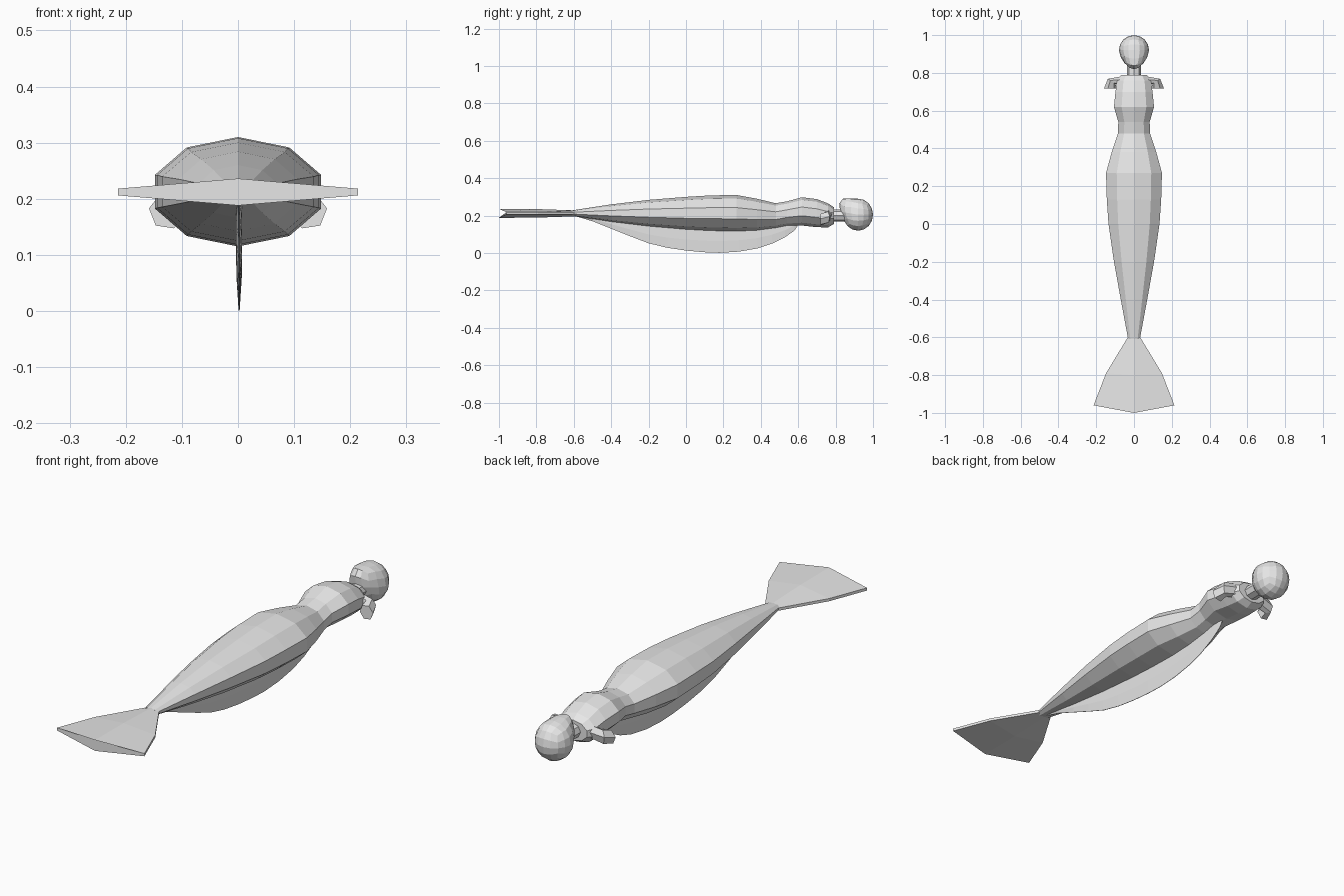
import bpy, bmesh, math
from mathutils import Vector

cube = bpy.data.objects.get("Cube")
if cube:
    bpy.data.objects.remove(cube)

grey = bpy.data.materials.new("pale_grey")
grey.use_nodes = True
grey.diffuse_color = (0.8, 0.8, 0.8, 1)
grey.node_tree.nodes["Principled BSDF"].inputs["Base Color"].default_value = (0.8, 0.8, 0.8, 1)


def finish(name, bm):
    bmesh.ops.recalc_face_normals(bm, faces=bm.faces[:])
    mesh = bpy.data.meshes.new(name)
    bm.to_mesh(mesh)
    bm.free()
    mesh.materials.append(grey)
    obj = bpy.data.objects.new(name, mesh)
    bpy.context.collection.objects.link(obj)
    return obj


def loft(name, rings):
    """Skin a row of equal-sized rings and cap both ends."""
    bm = bmesh.new()
    rows = [[bm.verts.new(p) for p in ring] for ring in rings]
    n = len(rows[0])
    for a, b in zip(rows, rows[1:]):
        for i in range(n):
            j = (i + 1) % n
            bm.faces.new((a[i], a[j], b[j], b[i]))
    bm.faces.new(rows[0])
    bm.faces.new(rows[-1])
    return finish(name, bm)


def oval(y, half_width, bottom, top, sides=10):
    """Ring across the body with a vertex at top and bottom."""
    mid, rz = (top + bottom) / 2, (top - bottom) / 2
    rx = half_width / math.cos(math.pi / 10) if sides == 10 else half_width
    turns = [math.pi / 2 + math.tau * i / sides for i in range(sides)]
    return [(rx * math.cos(t), y, mid + rz * math.sin(t)) for t in turns]


# Torso and tapering tail: y, half width, bottom, top
body = [(-0.61, 0.031, 0.198, 0.228), (-0.4, 0.07, 0.166, 0.26),
        (-0.2, 0.106, 0.142, 0.284), (0.0, 0.135, 0.125, 0.30),
        (0.13, 0.144, 0.118, 0.308), (0.27, 0.148, 0.115, 0.31),
        (0.38, 0.118, 0.12, 0.29), (0.48, 0.085, 0.133, 0.266),
        (0.54, 0.083, 0.145, 0.276), (0.62, 0.106, 0.147, 0.298),
        (0.70, 0.098, 0.138, 0.288), (0.76, 0.09, 0.137, 0.265),
        (0.79, 0.068, 0.155, 0.245)]
loft("body", [oval(*s) for s in body])

# Neck
loft("neck", [oval(y, 0.037, 0.168, 0.232, 8) for y in (0.77, 0.87)])

# Tail fluke: flat diamond section, its trailing edge bowed at the middle
fluke = []
for y_mid, y_side, w, h in ((-0.6, -0.6, 0.033, 0.016), (-0.8, -0.79, 0.148, 0.023),
                            (-1.0, -0.96, 0.214, 0.024)):
    edge = 0.006
    fluke.append([(0, y_mid, 0.212 + h), (w, y_side, 0.212 + edge),
                  (w, y_side, 0.212 - edge), (0, y_mid, 0.212 - h),
                  (-w, y_side, 0.212 - edge), (-w, y_side, 0.212 + edge)])
loft("tail_fluke", fluke)

# Thin keel fin: y and lower edge
keel = [(-0.6, 0.199), (-0.5, 0.17), (-0.4, 0.13), (-0.3, 0.09), (-0.2, 0.052),
        (-0.1, 0.028), (0.0, 0.013), (0.1, 0.004), (0.18, 0.001), (0.28, 0.007),
        (0.38, 0.024), (0.46, 0.05), (0.53, 0.085), (0.58, 0.12), (0.6, 0.15)]
c = 0.002
loft("keel_fin", [[(c - 0.006, y, 0.21), (c + 0.006, y, 0.21),
                   (c + 0.005, y, 0.3 * 0.21 + 0.7 * z),
                   (c + 0.001, y, z), (c - 0.001, y, z),
                   (c - 0.005, y, 0.3 * 0.21 + 0.7 * z)] for y, z in keel])

# Short arm stubs, bent back at the shoulder
for side, label in ((1, "left"), (-1, "right")):
    path = [((0.05, 0.755, 0.205), 0.03, 0.0), ((0.118, 0.755, 0.19), 0.034, 0.6),
            ((0.126, 0.718, 0.178), 0.033, 1.0)]
    rings = []
    for (x, y, z), r, bend in path:
        ring = []
        for i in range(6):
            t = math.tau * i / 6 + 0.15
            across = r * math.cos(t)
            ring.append((side * (x + across * bend), y + across * (1 - bend),
                         z + r * math.sin(t)))
        rings.append(ring)
    loft(label + "_arm_stub", rings)

# Head: rounded cube, with the face upward and the chin drawn toward the neck
bm = bmesh.new()
bmesh.ops.create_cube(bm, size=2)
bmesh.ops.subdivide_edges(bm, edges=bm.edges[:], cuts=3, use_grid_fill=True)
for v in bm.verts:
    p = Vector([math.tan(k * math.pi / 4) for k in v.co]).normalized()
    chin = max(0, -p.y) * max(0, min(1, p.z + 0.45))
    x = p.x * 0.08 * (1 - 0.3 * chin)
    y = 0.92 + p.y * 0.08 - 0.035 * chin
    z = 0.205 + p.z * 0.086 + 0.035 * chin
    v.co = (x, y, min(z, 0.29))
head = finish("head", bm)
